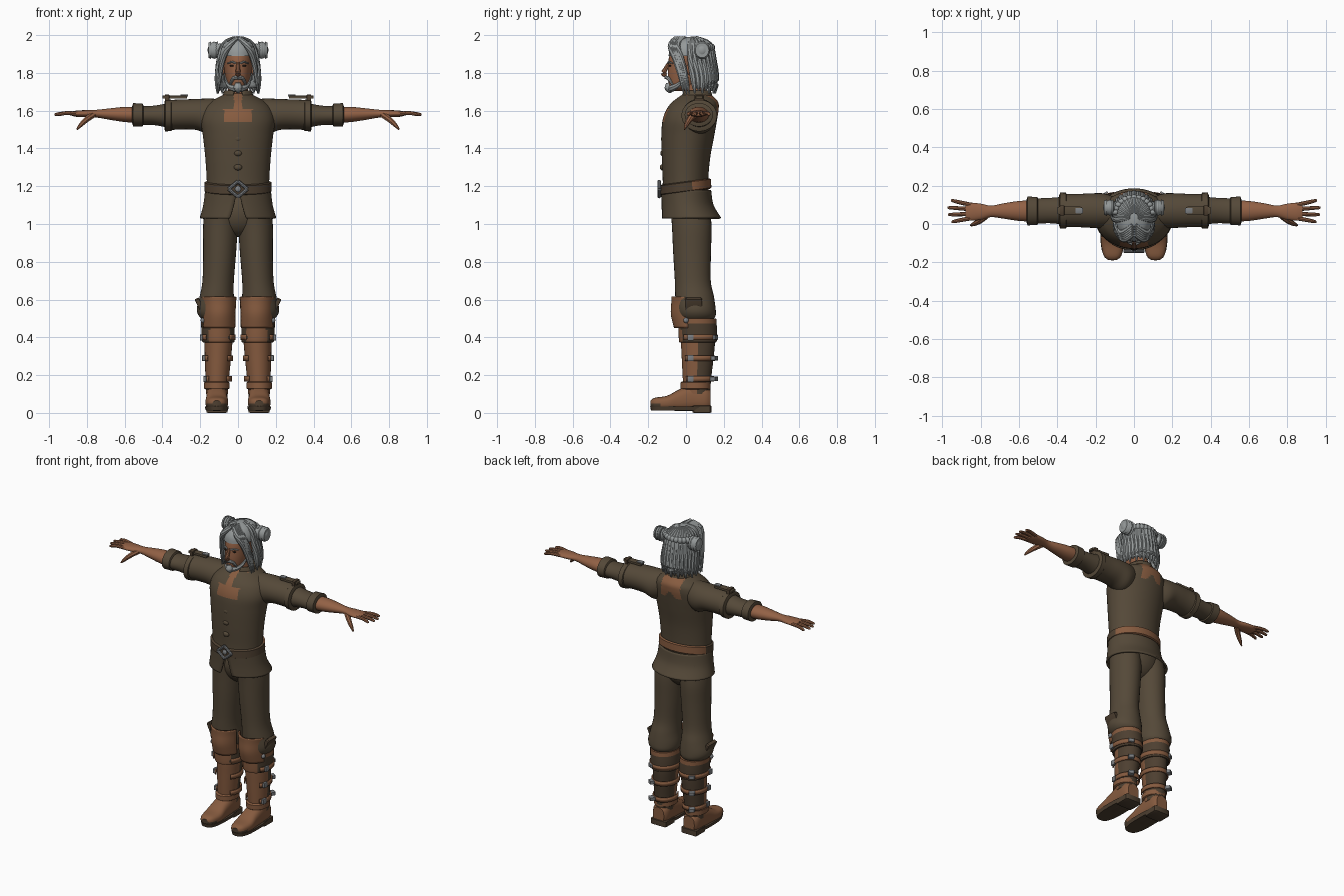
import bpy, bmesh, math
from mathutils import Vector, Matrix, Euler

cube = bpy.data.objects.get("Cube")
if cube:
    bpy.data.objects.remove(cube, do_unlink=True)


def material(name, *rgb):
    m = bpy.data.materials.new(name)
    m.use_nodes = True
    m.diffuse_color = (*rgb, 1)
    bsdf = next(n for n in m.node_tree.nodes if n.type == 'BSDF_PRINCIPLED')
    bsdf.inputs["Base Color"].default_value = (*rgb, 1)
    return m


CLOTH = material("brown cloth", .09, .066, .04)
SKIN = material("tanned skin", .29, .12, .06)
LEATHER = material("tan leather", .24, .105, .05)
DARK = material("dark leather", .075, .05, .03)
HAIR = material("grey hair", .3, .32, .32)
METAL = material("steel", .2, .21, .22)
EYE = material("dark eye", .03, .02, .015)


def finish(name, bm, mats, rule=None, mirror=False, solid=0):
    """Turn a bmesh into a smooth shaded object, optionally mirrored or thickened."""
    bmesh.ops.recalc_face_normals(bm, faces=bm.faces)
    for f in bm.faces:
        f.smooth = True
        if rule:
            f.material_index = int(rule(f.calc_center_median()))
    mesh = bpy.data.meshes.new(name)
    bm.to_mesh(mesh)
    bm.free()
    for m in mats if isinstance(mats, tuple) else (mats,):
        mesh.materials.append(m)
    mesh.set_sharp_from_angle(angle=math.radians(42))
    ob = bpy.data.objects.new(name, mesh)
    bpy.context.scene.collection.objects.link(ob)
    if solid:
        mod = ob.modifiers.new("thickness", 'SOLIDIFY')
        mod.thickness, mod.offset = solid, 0
    if mirror:
        ob.modifiers.new("mirror", 'MIRROR')
    return ob


def smooth_rows(rows, n):
    """Catmull-Rom interpolation between rows of numbers."""
    rows = [Vector(r) for r in rows]
    out = []
    for i in range(len(rows) - 1):
        a, b, c, d = rows[max(i - 1, 0)], rows[i], rows[i + 1], rows[min(i + 2, len(rows) - 1)]
        for k in range(n):
            t = k / n
            out.append(b + (c - a) * (t / 2) + (a * 2 - b * 5 + c * 4 - d) * (t * t / 2)
                       + (b * 3 - a - c * 3 + d) * (t ** 3 / 2))
    return out + [rows[-1]]


def oval(axis, row, seg, arc=None, power=2):
    """Ring at row[0] along the axis: centre row[1:3], radii row[3:5]; arc in degrees."""
    t, a, b, ra, rb = row
    lo, hi = arc or (0, 360)
    pts = []
    for i in range(seg if not arc else seg + 1):
        w = math.radians(lo + (hi - lo) * i / seg)
        c, s = (math.copysign(abs(f(w)) ** (2 / power), f(w)) for f in (math.cos, math.sin))
        u, v = a + ra * c, b + rb * s
        pts.append(Vector({'x': (t, u, v), 'y': (u, t, v), 'z': (u, v, t)}[axis]))
    return pts


def skin_rings(name, rings, mats, closed=True, **kw):
    bm = bmesh.new()
    vs = [[bm.verts.new(p) for p in r] for r in rings]
    n = len(rings[0])
    for a, b in zip(vs, vs[1:]):
        for i in range(n if closed else n - 1):
            j = (i + 1) % n
            bm.faces.new((a[i], a[j], b[j], b[i]))
    if closed:
        bm.faces.new(vs[0])
        bm.faces.new(vs[-1])
    return finish(name, bm, mats, **kw)


def loft(name, axis, rows, mats, seg=32, n=4, arc=None, power=2, **kw):
    rings = [oval(axis, r, seg, arc, power) for r in smooth_rows(rows, n)]
    return skin_rings(name, rings, mats, closed=arc is None, **kw)


def tube(name, pts, mat, seg=8, n=4, **kw):
    """Tapered tube through (x, y, z, radius) points."""
    rows = smooth_rows(pts, n)
    rings = []
    for i, r in enumerate(rows):
        d = rows[min(i + 1, len(rows) - 1)].xyz - rows[max(i - 1, 0)].xyz
        q = d.to_track_quat('Z', 'Y')
        rings.append([r.xyz + q @ p for p in oval('z', (0, 0, 0, r.w, r.w), seg)])
    return skin_rings(name, rings, mat, **kw)


def solid(name, kind, mat, loc, size, rot=(0, 0, 0), **kw):
    bm = bmesh.new()
    if kind == "ball":
        bmesh.ops.create_uvsphere(bm, u_segments=20, v_segments=12, radius=1)
    else:
        bmesh.ops.create_cube(bm, size=2)
        bmesh.ops.bevel(bm, geom=bm.edges[:], offset=.15, segments=1, affect='EDGES')
    turn = Euler([math.radians(a) for a in rot]).to_matrix().to_4x4()
    bm.transform(Matrix.Translation(loc) @ turn @ Matrix.Diagonal((*size, 1)))
    return finish(name, bm, mat, **kw)


# Tunic body with painted chest and back patches
def patches(c):
    x = abs(c.x)
    if c.y < 0:
        return x < .075 and 1.54 < c.z < 1.61 or x < .022 and c.z >= 1.61
    return x < .07 and c.z > 1.555 + max(0, .04 - x) * 1.3


loft("tunic_body", 'z', [(1.15, 0, -.003, .168, .126), (1.22, 0, -.003, .165, .12), (1.35, 0, 0, .173, .128),
     (1.47, 0, .01, .186, .14), (1.55, 0, .02, .196, .144), (1.61, 0, .036, .18, .137),
     (1.65, 0, .05, .14, .118), (1.69, 0, .058, .066, .07)], (CLOTH, LEATHER), seg=96, n=8, rule=patches)
loft("collar", 'z', [(1.665, 0, .057, .082, .08), (1.705, 0, .058, .066, .068)], CLOTH,
     arc=(-72, 252), solid=.012)
for k in range(3):
    solid("tunic_fold", "ball", CLOTH, (0, -.126 + .003 * k, 1.3 + .075 * k), (.022, .013, .016))

# Tunic skirt with a front slit
skirt = smooth_rows([(1.18, 0, 0, .168, .127), (1.1, 0, .008, .178, .132), (1.03, 0, .028, .197, .153)], 5)
skin_rings("tunic_skirt", [oval('z', r, 48, (-89 + i * 1.2, 269 - i * 1.2)) for i, r in enumerate(skirt)],
           CLOTH, closed=False, solid=.012)

# Belt, rising toward the back
belt = [oval('z', (z, 0, -.002, r, r - .042), 48) for z, r in
        ((1.17, .17), (1.175, .178), (1.22, .177), (1.225, .168))]
for ring in belt:
    for p in ring:
        p.z += .13 * p.y
skin_rings("belt", belt, (DARK, LEATHER), rule=lambda c: c.y > .03)
corners = [(.05, 0), (0, .042), (-.05, 0), (0, -.042)]
for (x, z), (u, w) in zip(corners, corners[1:] + corners[:1]):
    tube("belt_buckle", [(x, -.142, 1.185 + z, .009), (u, -.142, 1.185 + w, .009)], METAL, n=1)
solid("buckle_stud", "ball", METAL, (0, -.14, 1.185), (.016, .008, .016))

# Sleeves with turned cuffs
loft("upper_sleeves", 'x', [(.08, .06, 1.59, .07, .07), (.15, .068, 1.57, .09, .094), (.22, .07, 1.58, .09, .082),
     (.3, .07, 1.58, .086, .079), (.36, .07, 1.577, .087, .08)], CLOTH, mirror=True)
loft("shoulder_cuffs", 'x', [(.35, .07, 1.575, .084, .078), (.355, .07, 1.575, .093, .083),
     (.385, .07, 1.574, .094, .084), (.39, .07, 1.574, .08, .07)], CLOTH, n=1, mirror=True)
loft("lower_sleeves", 'x', [(.37, .07, 1.575, .072, .065), (.44, .07, 1.575, .066, .052),
     (.5, .068, 1.575, .066, .05), (.54, .068, 1.577, .066, .056)], CLOTH, mirror=True)
loft("wrist_cuffs", 'x', [(.5, .068, 1.577, .064, .05), (.505, .068, 1.577, .073, .06),
     (.555, .068, 1.578, .075, .062), (.56, .068, 1.578, .06, .045)], CLOTH, n=1, mirror=True)
solid("shoulder_straps", "box", CLOTH, (.335, .07, 1.672), (.065, .02, .008), mirror=True)
solid("shoulder_buckles", "box", METAL, (.285, .07, 1.68), (.02, .014, .006), mirror=True)
solid("strap_loops", "box", DARK, (.375, .07, 1.667), (.012, .026, .018), mirror=True)

# Forearms, palms and fingers
loft("forearms", 'x', [(.53, .068, 1.578, .055, .042), (.6, .068, 1.58, .052, .04), (.68, .068, 1.582, .04, .03),
     (.745, .066, 1.584, .03, .021), (.8, .064, 1.584, .042, .019), (.85, .064, 1.584, .047, .017),
     (.88, .064, 1.584, .04, .012)], SKIN, seg=24, mirror=True)
for y, spread, tip in ((.1, .022, .955), (.077, .008, .972), (.053, -.004, .97), (.03, -.018, .952)):
    tube("fingers", [(.85, y, 1.584, .011), (.91, y + spread * .6, 1.587, .0105),
         (tip - .008, y + spread, 1.58, .008), (tip, y + spread, 1.579, .003)], SKIN, mirror=True)
tube("thumbs", [(.765, .05, 1.58, .018), (.8, .02, 1.555, .016), (.835, 0, 1.522, .011), (.853, -.008, 1.5, .004)],
     SKIN, mirror=True)

# Trousers
loft("trouser_legs", 'z', [(1.12, .088, .015, .08, .1), (1, .093, .03, .091, .105), (.85, .097, .032, .087, .1),
     (.7, .105, .036, .083, .095), (.62, .112, .045, .09, .102), (.55, .116, .052, .102, .105),
     (.51, .113, .055, .092, .1), (.48, .11, .055, .06, .07)], CLOTH, mirror=True)
solid("trouser_seat", "ball", CLOTH, (0, .03, 1.06), (.15, .105, .13))

# Boots: shafts, cuffs, knee guards, straps
loft("boot_shafts", 'z', [(.53, .106, .058, .07, .08), (.4, .103, .063, .074, .09), (.3, .106, .062, .07, .085),
     (.18, .11, .058, .062, .075), (.1, .112, .058, .058, .07)], (LEATHER, DARK), n=6,
     rule=lambda c: c.y > .06, mirror=True)
loft("boot_cuffs", 'z', [(.375, .104, .063, .078, .093), (.38, .104, .063, .086, .1), (.44, .106, .062, .088, .102),
     (.5, .11, .06, .086, .1)], (DARK, LEATHER), mirror=True, seg=40,
     rule=lambda c: c.y < 0 and abs(c.x - .1) < .052 or c.z > .47 and c.y > 0)
guard = [(.45, .1, .055, .086, .112), (.52, .1, .05, .088, .124), (.58, .1, .045, .09, .117), (.615, .1, .04, .094, .112)]
loft("knee_guards", 'z', guard, LEATHER, arc=(-158, -22), seg=16, solid=.012, mirror=True)
solid("knee_wings", "box", DARK, (.2, .04, .565), (.012, .045, .045), (0, 25, 0), mirror=True)
solid("knee_studs", "ball", METAL, (.186, 0, .49), (.012, .014, .014), mirror=True)
for z, r in ((.18, .07), (.29, .077), (.4, .089)):
    loft("boot_straps", 'z', [(z - .014, .107, .06, r, r + .013), (z + .014, .107, .06, r, r + .013)], LEATHER,
         arc=(-45, 225), n=1, solid=.008, mirror=True)
    solid("side_buckles", "box", METAL, (.105 + r, .025, z), (.008, .016, .016), mirror=True)
    solid("back_buckles", "box", METAL, (.145, .145, z), (.018, .02, .012), (0, 0, -30), mirror=True)
loft("ankle_bands", 'z', [(.125, .112, .05, .06, .074), (.13, .112, .05, .068, .08), (.16, .112, .05, .068, .08),
     (.165, .112, .05, .06, .074)], LEATHER, n=1, mirror=True)

# Feet and soles
loft("feet", 'y', [(-.188, .112, .05, .022, .015), (-.165, .112, .05, .046, .03), (-.1, .112, .053, .06, .038),
     (-.04, .112, .066, .057, .056), (.03, .112, .08, .056, .07), (.1, .112, .075, .054, .065),
     (.13, .112, .07, .04, .05)], (LEATHER, DARK), power=2.6, mirror=True,
     rule=lambda c: c.z < .034 or c.y < -.14 and c.z < .05)
loft("soles", 'z', [(.012, .112, -.03, .058, .155), (.034, .112, -.03, .064, .16)], DARK, n=1, power=2.8, mirror=True)
solid("heels", "box", DARK, (.112, .085, .02), (.056, .05, .02), mirror=True)

# Head and face
loft("neck", 'z', [(1.64, 0, .06, .06, .062), (1.7, 0, .05, .052, .058), (1.78, 0, .04, .052, .06)], SKIN)
loft("head", 'z', [(1.705, 0, -.045, .022, .03), (1.73, 0, -.02, .05, .07), (1.78, 0, .008, .067, .104),
     (1.83, 0, .02, .074, .115), (1.89, 0, .03, .078, .118), (1.95, 0, .03, .06, .09), (1.975, 0, .03, .02, .03)], SKIN)
tube("nose", [(0, -.09, 1.855, .008), (0, -.106, 1.825, .011), (0, -.119, 1.797, .014), (0, -.104, 1.786, .01)], SKIN)
solid("ears", "ball", SKIN, (.077, .02, 1.82), (.01, .02, .03), mirror=True)
solid("eyes", "ball", EYE, (.031, -.084, 1.838), (.013, .006, .005), mirror=True)
tube("eyebrows", [(.012, -.096, 1.85, .004), (.032, -.09, 1.858, .006), (.055, -.07, 1.85, .003)], HAIR, mirror=True)
tube("moustache", [(0, -.106, 1.776, .01), (.026, -.093, 1.77, .01), (.042, -.072, 1.738, .006)], HAIR, mirror=True)
tube("jaw_beard", [(0, -.08, 1.718, .022), (.03, -.066, 1.722, .018), (.055, -.03, 1.745, .012),
     (.068, .005, 1.79, .006)], HAIR, mirror=True)
tube("chin_beard", [(0, -.092, 1.748, .012), (0, -.089, 1.72, .024), (0, -.08, 1.695, .008)], HAIR)

# Hair: cap, back sheet and hanging locks
loft("hair_cap", 'z', [(1.89, 0, .03, .094, .122), (1.93, 0, .03, .09, .115), (1.97, 0, .03, .064, .084),
     (1.99, 0, .035, .02, .03)], HAIR)
loft("back_hair", 'z', [(1.92, 0, .035, .09, .105), (1.82, 0, .05, .1, .1), (1.72, 0, .06, .104, .093)], HAIR,
     arc=(-8, 188), solid=.016)
for k in range(17):
    w = math.radians(-8 + k * 196 / 16)
    c, s = math.cos(w), math.sin(w)
    tube("back_lock", [(.02 * c, .035 + .02 * s, 1.985, .01), (.075 * c, .035 + .09 * s, 1.95, .015),
         (.1 * c, .04 + .108 * s, 1.86, .016), (.108 * c, .055 + .104 * s, 1.76, .017),
         (.11 * c, .06 + .094 * s, 1.69 + .015 * (k % 2), .004)], HAIR)
for k in range(5):
    d = k / 4
    tube("front_locks", [(.006, -.055 + .05 * d, 1.984, .012), (.05 + .012 * d, -.08 + .035 * d, 1.942, .017),
         (.08 + .008 * d, -.057 + .035 * d, 1.87, .014), (.096, -.03 + .03 * d, 1.78, .012),
         (.108, -.012 + .03 * d, 1.69 + .02 * (k % 2), .003)], HAIR, mirror=True)

# Side buns and the braid joining them
solid("hair_buns", "ball", HAIR, (.125, .085, 1.92), (.036, .04, .044), mirror=True)
for k in range(3):
    coil = [oval('x', (.106 + .018 * k, .085, 1.92, r, r * 1.1), 20) for r in (.043, .036)]
    for p in coil[1]:
        p.x += .014
    skin_rings("bun_coils", coil, HAIR, mirror=True)
for k in range(13):
    w = math.radians(8 + k * 164 / 12)
    solid("braid_knot", "ball", HAIR, (.098 * math.cos(w), .05 + .088 * math.sin(w), 1.935),
          (.019, .016, .02), (0, 30 * (-1) ** k, 0))
